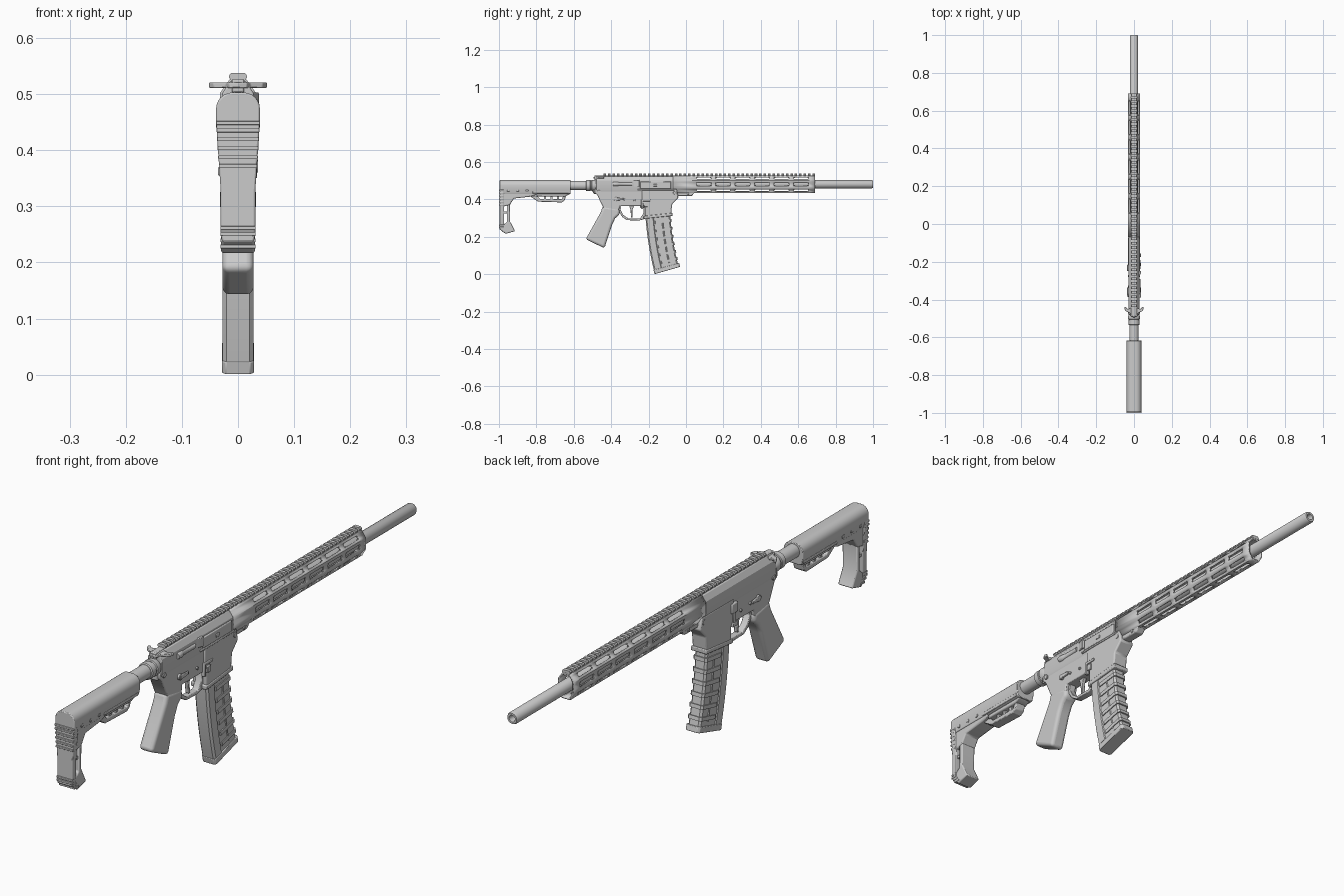
import bpy, bmesh, math
from mathutils import Vector


def finish(name, bm, bevel=0.0, segs=2):
    bmesh.ops.recalc_face_normals(bm, faces=bm.faces)
    me = bpy.data.meshes.new(name)
    bm.to_mesh(me)
    bm.free()
    ob = bpy.data.objects.new(name, me)
    bpy.context.collection.objects.link(ob)
    if bevel:
        m = ob.modifiers.new("bevel", 'BEVEL')
        m.width, m.segments, m.limit_method, m.angle_limit = bevel, segs, 'ANGLE', math.radians(35)
    return ob


def add_loft(bm, rings):
    vs = [[bm.verts.new(p) for p in r] for r in rings]
    n = len(vs[0])
    for a, b in zip(vs, vs[1:]):
        for i in range(n):
            bm.faces.new((a[i], a[(i + 1) % n], b[(i + 1) % n], b[i]))
    bm.faces.new(vs[0])
    bm.faces.new(vs[-1])


def place(axis, p, t):
    return {'x': (t, p[0], p[1]), 'y': (p[0], t, p[1]), 'z': (p[0], p[1], t)}[axis]


def prism(name, pts, a, b, axis='x', bevel=0.0, segs=2):
    bm = bmesh.new()
    add_loft(bm, [[place(axis, p, t) for p in pts] for t in (a, b)])
    return finish(name, bm, bevel, segs)


def mirrored(half):
    return half + [(-x, z) for x, z in reversed(half) if abs(x) > 1e-6]


def box(name, x0, x1, y0, y1, z0, z1, bevel=0.0):
    return prism(name, [(y0, z0), (y1, z0), (y1, z1), (y0, z1)], x0, x1, 'x', bevel)


def lathe_y(name, prof, z, n=32):
    # profile of (radius, y) turned about a lengthwise axis
    bm = bmesh.new()
    add_loft(bm, [[(r * math.cos(i * math.tau / n), y, z + r * math.sin(i * math.tau / n))
                   for i in range(n)] for r, y in prof])
    return finish(name, bm)


def pin(name, y, z, r, x0, x1, n=16):
    return prism(name, [(y + r * math.cos(i * math.tau / n), z + r * math.sin(i * math.tau / n))
                        for i in range(n)], x0, x1, 'x', 0.001, 1)


# Barrel with bore
lathe_y("barrel", [(0.022, -0.06), (0.022, 0.994), (0.019, 1.0), (0.012, 1.0), (0.011, 0.996), (0.011, 0.93)], 0.481)

# Slotted handguard shell
half = [(0.015, 0.526), (0.032, 0.502), (0.032, 0.461), (0.017, 0.434)]
outline = mirrored(half)
slots = [(0.055 + i * 0.104, 0.055 + i * 0.104 + 0.08) for i in range(6)]
ys = [-0.07] + [v for s in slots for v in s] + [0.69]
bm = bmesh.new()
for k in range(8):
    p, q = Vector(outline[k]), Vector(outline[(k + 1) % 8])
    top = k == 7
    us = [0, 0.28, 0.72, 1]
    for j in range(len(ys) - 1):
        for i in range(3):
            if j % 2 and i == 1 and not top:
                # slot opening with chamfered corners
                a, b = p.lerp(q, us[1]), p.lerp(q, us[2])
                for e, o, c in ((ys[j], ys[j] + 0.008, 1), (ys[j + 1], ys[j + 1] - 0.008, -1)):
                    for s, t in ((a, b), (b, a)):
                        m = s.lerp(t, 0.3)
                        bm.faces.new([bm.verts.new(place('y', w, y)) for w, y in ((s, e), (m, e), (s, o))])
                continue
            a, b = p.lerp(q, us[i]), p.lerp(q, us[i + 1])
            bm.faces.new([bm.verts.new(v) for v in ((a[0], ys[j], a[1]), (b[0], ys[j], b[1]),
                                                    (b[0], ys[j + 1], b[1]), (a[0], ys[j + 1], a[1]))])
bmesh.ops.remove_doubles(bm, verts=bm.verts, dist=1e-5)
for f in bm.faces:
    f.normal_update()
    c = f.calc_center_median()
    if f.normal.dot(Vector((c.x, 0, c.z - 0.481))) < 0:
        f.normal_flip()
me = bpy.data.meshes.new("handguard")
bm.to_mesh(me)
bm.free()
hg = bpy.data.objects.new("handguard", me)
bpy.context.collection.objects.link(hg)
sol = hg.modifiers.new("shell", 'SOLIDIFY')
sol.thickness, sol.offset = 0.005, -1
prism("handguard_clamp", [(-0.06, 0.44), (0.05, 0.44), (0.03, 0.418), (-0.05, 0.418)], -0.017, 0.017, bevel=0.004)
for s in (-1, 1):
    pin("clamp_screw", 0.01, 0.43, 0.006, s * 0.015, s * 0.02)

# Top rail with teeth
box("rail_base", -0.01, 0.01, -0.44, 0.69, 0.518, 0.529)
bm = bmesh.new()
tooth = mirrored([(0.010, 0.522), (0.016, 0.529), (0.016, 0.533), (0.012, 0.538)])
for i in range(48):
    y = -0.44 + i * 0.02375
    add_loft(bm, [[(x, t, z) for x, z in tooth] for t in (y, y + 0.0135)])
finish("rail_teeth", bm)

# Upper receiver and its right side fittings
prism("upper_receiver", mirrored([(0.014, 0.523), (0.028, 0.502), (0.029, 0.45), (0.024, 0.435)]), -0.48, -0.05, 'y', 0.003)
box("ejection_port_cover", 0.02, 0.033, -0.245, -0.08, 0.456, 0.496, 0.003)
box("port_cover_latch", 0.03, 0.036, -0.175, -0.155, 0.470, 0.482, 0.002)
box("port_hinge", 0.026, 0.033, -0.26, -0.065, 0.448, 0.455, 0.002)
prism("case_deflector", [(0.02, -0.30), (0.037, -0.258), (0.037, -0.25), (0.02, -0.245)], 0.468, 0.503, 'z', 0.002)
lathe_y("forward_assist", [(0.011, -0.39), (0.012, -0.385), (0.012, -0.365), (0.009, -0.36), (0.009, -0.29)], 0.482, 16).location.x = 0.026

# Charging handle
prism("charging_handle", mirrored([(0.0, -0.495), (0.016, -0.49), (0.022, -0.472), (0.044, -0.462), (0.052, -0.445),
                                   (0.047, -0.437), (0.034, -0.45), (0.014, -0.445), (0.0, -0.44)]), 0.511, 0.521, 'z', 0.002)
box("charging_handle_stem", -0.011, 0.011, -0.49, -0.42, 0.503, 0.527, 0.003)

# Lower receiver and magazine well
prism("lower_receiver", [(-0.49, 0.455), (-0.49, 0.435), (-0.475, 0.425), (-0.44, 0.35), (-0.36, 0.33), (-0.355, 0.365),
                         (-0.21, 0.365), (-0.21, 0.455)], -0.026, 0.026, bevel=0.004)
prism("magazine_well", [(-0.235, 0.455), (-0.235, 0.38), (-0.22, 0.36), (-0.22, 0.30), (-0.08, 0.315), (-0.074, 0.375),
                        (-0.04, 0.41), (-0.05, 0.455)], -0.030, 0.030, bevel=0.005)
prism("magazine_well_lip", [(-0.226, 0.312), (-0.226, 0.296), (-0.072, 0.312), (-0.072, 0.328)], -0.032, 0.032, bevel=0.003)

# Trigger guard and trigger
prism("trigger_guard", [(-0.365, 0.345), (-0.34, 0.305), (-0.315, 0.289), (-0.25, 0.287), (-0.215, 0.298), (-0.215, 0.37),
                        (-0.226, 0.365), (-0.228, 0.325), (-0.245, 0.299), (-0.31, 0.299), (-0.335, 0.317), (-0.35, 0.345),
                        (-0.345, 0.37), (-0.365, 0.37)], -0.013, 0.013, bevel=0.002)
prism("trigger", [(-0.305, 0.37), (-0.275, 0.37), (-0.287, 0.345), (-0.285, 0.305), (-0.293, 0.303), (-0.297, 0.345)],
      -0.007, 0.007, bevel=0.002)

# Pins and controls on both sides
for y, z, r in ((-0.465, 0.442, 0.009), (-0.06, 0.435, 0.009), (-0.33, 0.40, 0.005), (-0.275, 0.395, 0.005)):
    pin("receiver_pin", y, z, r, -0.032, 0.032)
for s in (-1, 1):
    pin("selector_hub", -0.375, 0.402, 0.011, s * 0.02, s * 0.034)
    prism("selector_lever", [(-0.38, 0.411), (-0.38, 0.393), (-0.335, 0.397), (-0.335, 0.407)], s * 0.028, s * 0.036, bevel=0.002)
box("magazine_release", 0.02, 0.036, -0.225, -0.205, 0.36, 0.384, 0.002)
prism("release_fence", [(-0.24, 0.40), (-0.24, 0.35), (-0.23, 0.35), (-0.23, 0.39), (-0.19, 0.39), (-0.19, 0.40)], 0.02, 0.034, bevel=0.002)
box("bolt_catch_paddle", -0.036, -0.02, -0.25, -0.215, 0.405, 0.44, 0.003)
box("bolt_catch_stem", -0.034, -0.02, -0.24, -0.225, 0.365, 0.41, 0.002)
box("bolt_catch_foot", -0.036, -0.02, -0.245, -0.22, 0.355, 0.37, 0.002)

# Pistol grip
prism("grip", [(-0.445, 0.365), (-0.455, 0.333), (-0.536, 0.187), (-0.436, 0.139), (-0.395, 0.265), (-0.378, 0.30),
               (-0.355, 0.318), (-0.355, 0.35)], -0.028, 0.028, bevel=0.013, segs=4)


# Curved magazine
def mag_ring(t, w, u0, u1, c=0.007):
    y = -0.15 * (1 - t) ** 2 - 0.28 * t * (1 - t) - 0.10 * t * t
    z = 0.34 * (1 - t) ** 2 + 0.34 * t * (1 - t) + 0.02 * t * t
    a = math.radians(5 + 11 * t)
    ring = [(w, u0 + c), (w, u1 - c), (w - c, u1), (c - w, u1), (-w, u1 - c), (-w, u0 + c), (c - w, u0), (w - c, u0)]
    return [(x, y + u * math.cos(a), z + u * math.sin(a)) for x, u in ring]


def mag_piece(bm, t0, t1, w, u0, u1):
    n = max(1, round((t1 - t0) * 12))
    add_loft(bm, [mag_ring(t0 + (t1 - t0) * i / n, w, u0, u1) for i in range(n + 1)])


bm = bmesh.new()
mag_piece(bm, 0.0, 0.97, 0.0245, -0.067, 0.064)
finish("magazine_body", bm)
bm = bmesh.new()
mag_piece(bm, 0.93, 1.0, 0.0285, -0.071, 0.071)
finish("magazine_floorplate", bm, 0.002)
bm = bmesh.new()
for i in range(6):
    mag_piece(bm, 0.16 + i * 0.132, 0.205 + i * 0.132, 0.0278, -0.025, 0.069)
mag_piece(bm, 0.1, 0.93, 0.0276, -0.069, -0.022)
mag_piece(bm, 0.2, 0.88, 0.0272, 0.012, 0.028)
finish("magazine_ribs", bm)

# Buffer tube, castle nut and end plate
lathe_y("buffer_tube", [(0.025, -0.9), (0.025, -0.47)], 0.474)
lathe_y("castle_nut", [(0.026, -0.535), (0.030, -0.532), (0.030, -0.512), (0.027, -0.51), (0.027, -0.505), (0.031, -0.503),
                       (0.031, -0.488), (0.026, -0.478)], 0.474)
box("end_plate", -0.022, 0.022, -0.496, -0.478, 0.43, 0.49, 0.004)

# Stock body with domed top
dome = [(0.0, 0.503)] + [(0.010 + 0.029 * math.sin(a), 0.474 + 0.029 * math.cos(a))
                         for a in (math.radians(d) for d in range(0, 91, 15))]
prism("stock_body", mirrored(dome + [(0.039, 0.455), (0.034, 0.432), (0.026, 0.428)]), -0.985, -0.617, 'y', 0.002)
prism("stock_rear_web", [(-0.985, 0.45), (-0.78, 0.45), (-0.80, 0.425), (-0.83, 0.415), (-0.92, 0.405), (-0.942, 0.37),
                         (-0.985, 0.36)], -0.032, 0.032, bevel=0.005)
for s in (-1, 1):
    for y in (-0.95, -0.90, -0.85):
        pin("stock_rivet", y, 0.447, 0.007, s * 0.03, s * 0.039)
    box("stock_side_ledge", s * 0.03, s * 0.037, -0.82, -0.625, 0.432, 0.444, 0.002)

# Adjustment lever bar below the stock
prism("stock_front_web", [(-0.79, 0.44), (-0.617, 0.44), (-0.622, 0.428), (-0.645, 0.416), (-0.80, 0.416)], -0.026, 0.026, bevel=0.004)
prism("stock_lever", [(-0.83, 0.415), (-0.79, 0.388), (-0.665, 0.384), (-0.648, 0.395), (-0.642, 0.42), (-0.655, 0.42),
                      (-0.665, 0.401), (-0.78, 0.403), (-0.80, 0.422)], -0.020, 0.020, bevel=0.003)
for y in (-0.76, -0.725, -0.69):
    box("lever_post", -0.016, 0.016, y, y + 0.012, 0.395, 0.42)


# Butt pad, ridges and open leg
def pad_w(z):
    return 0.031 + 0.008 * min(1, max(0, (z - 0.33) / 0.12))


prism("butt_pad", mirrored(dome + [(pad_w(z), z) for z in (0.45, 0.41, 0.37, 0.33, 0.25)] + [(0.028, 0.237)]), -0.996, -0.972, 'y', 0.003)
for z in (0.225, 0.236, 0.247, 0.258, 0.368, 0.384, 0.40, 0.416, 0.432, 0.445):
    w = pad_w(z) + 0.0006
    low = max(0, 0.247 - z) * 0.7
    box("pad_ridge", -w, w, -1.0 + low, -0.975 + low, z, z + 0.007, 0.001)
prism("stock_leg", [(-0.957, 0.385), (-0.94, 0.385), (-0.942, 0.285), (-0.914, 0.23), (-0.965, 0.216), (-0.995, 0.24),
                    (-0.975, 0.265), (-0.957, 0.28)], -0.030, 0.030, bevel=0.004)
box("leg_bridge", -0.026, 0.026, -0.985, -0.95, 0.325, 0.335)

# Smooth shading with sharp edges kept
for ob in bpy.context.scene.objects:
    ob.select_set(True)
    bpy.context.view_layer.objects.active = ob
bpy.ops.object.shade_smooth_by_angle(angle=math.radians(32))
